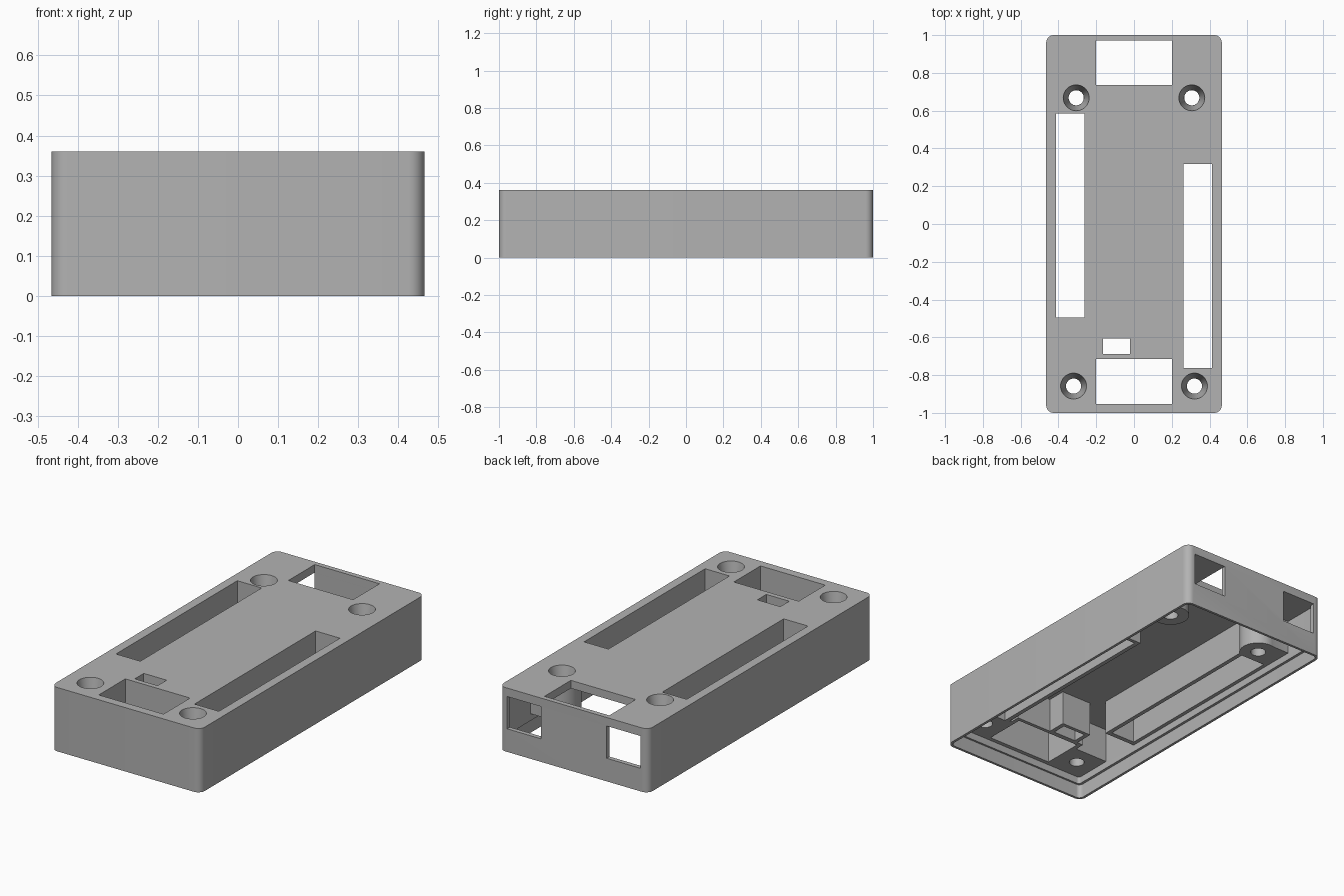
import bpy, bmesh, math

old = bpy.data.objects.get("Cube")
if old:
    bpy.data.objects.remove(old, do_unlink=True)

HEIGHT = 0.36
CEILING = 0.315
FLOOR = 0.12      # lower end of the posts and slot walls
WALL = 0.02

grey = bpy.data.materials.new("plain grey")
grey.use_nodes = True
colour = (0.45, 0.45, 0.45, 1)
grey.diffuse_color = colour
grey.node_tree.nodes["Principled BSDF"].inputs["Base Color"].default_value = colour


def make_object(name, bm):
    bmesh.ops.recalc_face_normals(bm, faces=bm.faces)
    mesh = bpy.data.meshes.new(name)
    bm.to_mesh(mesh)
    bm.free()
    obj = bpy.data.objects.new(name, mesh)
    bpy.context.collection.objects.link(obj)
    mesh.materials.append(grey)
    return obj


def block(name, x, y, z, radius=0):
    """Box between pairs of limits, with optional rounded upright edges."""
    bm = bmesh.new()
    bmesh.ops.create_cube(bm, size=1)
    for v in bm.verts:
        v.co = [(a + b) / 2 + c * (b - a) for c, (a, b) in zip(v.co, (x, y, z))]
    if radius:
        upright = [e for e in bm.edges
                   if abs(e.verts[0].co.z - e.verts[1].co.z) > 0.001]
        bmesh.ops.bevel(bm, geom=upright, offset=radius, segments=8,
                        profile=0.5, affect='EDGES')
    return make_object(name, bm)


def round_bar(name, x, y, z, bottom_radius, top_radius):
    bm = bmesh.new()
    bmesh.ops.create_cone(bm, cap_ends=True, segments=40, radius1=bottom_radius,
                          radius2=top_radius, depth=z[1] - z[0])
    bmesh.ops.translate(bm, verts=bm.verts, vec=(x, y, (z[0] + z[1]) / 2))
    return make_object(name, bm)


def combine(helper, operation):
    """Apply a boolean to the housing and discard the helper."""
    helper.hide_render = True
    mod = housing.modifiers.new(helper.name, 'BOOLEAN')
    mod.operation = operation
    mod.solver = 'EXACT'
    mod.object = helper
    bpy.context.view_layer.objects.active = housing
    bpy.ops.object.modifier_apply(modifier=mod.name)
    bpy.data.objects.remove(helper, do_unlink=True)


# Outer housing, hollow from below, with a stepped recess for a lid
housing = block("housing", (-0.465, 0.465), (-1, 1), (0, HEIGHT), 0.04)
combine(block("cavity", (-0.435, 0.435), (-0.975, 0.975), (-0.1, CEILING), 0.015),
        'DIFFERENCE')
combine(block("lid_recess", (-0.45, 0.45), (-0.986, 0.986), (-0.1, 0.08), 0.025),
        'DIFFERENCE')

# Openings in the top that have walls hanging down around them
pockets = {
    "right_slot": ((-0.414, -0.262), (-0.496, 0.585)),
    "left_slot": ((0.262, 0.414), (-0.762, 0.317)),
    "front_window": ((-0.202, 0.202), (-0.952, -0.715)),
    "small_window": ((-0.163, -0.02), (-0.687, -0.607)),
}
solid = (FLOOR, CEILING + 0.02)
for name, (x, y) in pockets.items():
    combine(block(name + "_walls", (x[0] - WALL - 0.004, x[1] + WALL + 0.004),
                  (y[0] - WALL - 0.006, y[1] + WALL), solid), 'UNION')

# Screw posts: rounded at the back, square in the front corners
screws = []
for side in (-1, 1):
    back = (side * 0.306, 0.668)
    front = (side * 0.32, -0.858)
    screws += [back, front]
    combine(round_bar("back_post", *back, solid, 0.1, 0.1), 'UNION')
    combine(block("back_post_web", sorted((side * 0.306, side * 0.445)),
                  (0.572, 0.764), solid), 'UNION')
    combine(block("front_post", sorted((side * 0.222, side * 0.447)),
                  (-0.983, -0.75), solid), 'UNION')

# Cut the walled openings right through
through = (-0.1, HEIGHT + 0.1)
for name, (x, y) in pockets.items():
    combine(block(name + "_cut", x, y, through), 'DIFFERENCE')

# Open window at the back of the top
combine(block("back_window_cut", (-0.202, 0.202), (0.737, 0.972),
              (CEILING - 0.03, HEIGHT + 0.1)), 'DIFFERENCE')

# Screw holes with deep tapered heads
for x, y in screws:
    combine(round_bar("screw_hole", x, y, through, 0.04, 0.04), 'DIFFERENCE')
    combine(round_bar("screw_head", x, y, (0.2, HEIGHT + 0.002), 0.0405, 0.069),
            'DIFFERENCE')

# Two ports in the back wall
for side in (-1, 1):
    combine(block("port", sorted((side * 0.205, side * 0.415)), (0.9, 1.1),
                  (0.13, 0.312)), 'DIFFERENCE')

bpy.ops.object.select_all(action='DESELECT')
housing.select_set(True)
bpy.context.view_layer.objects.active = housing
bpy.ops.object.shade_smooth_by_angle(angle=math.radians(30))
